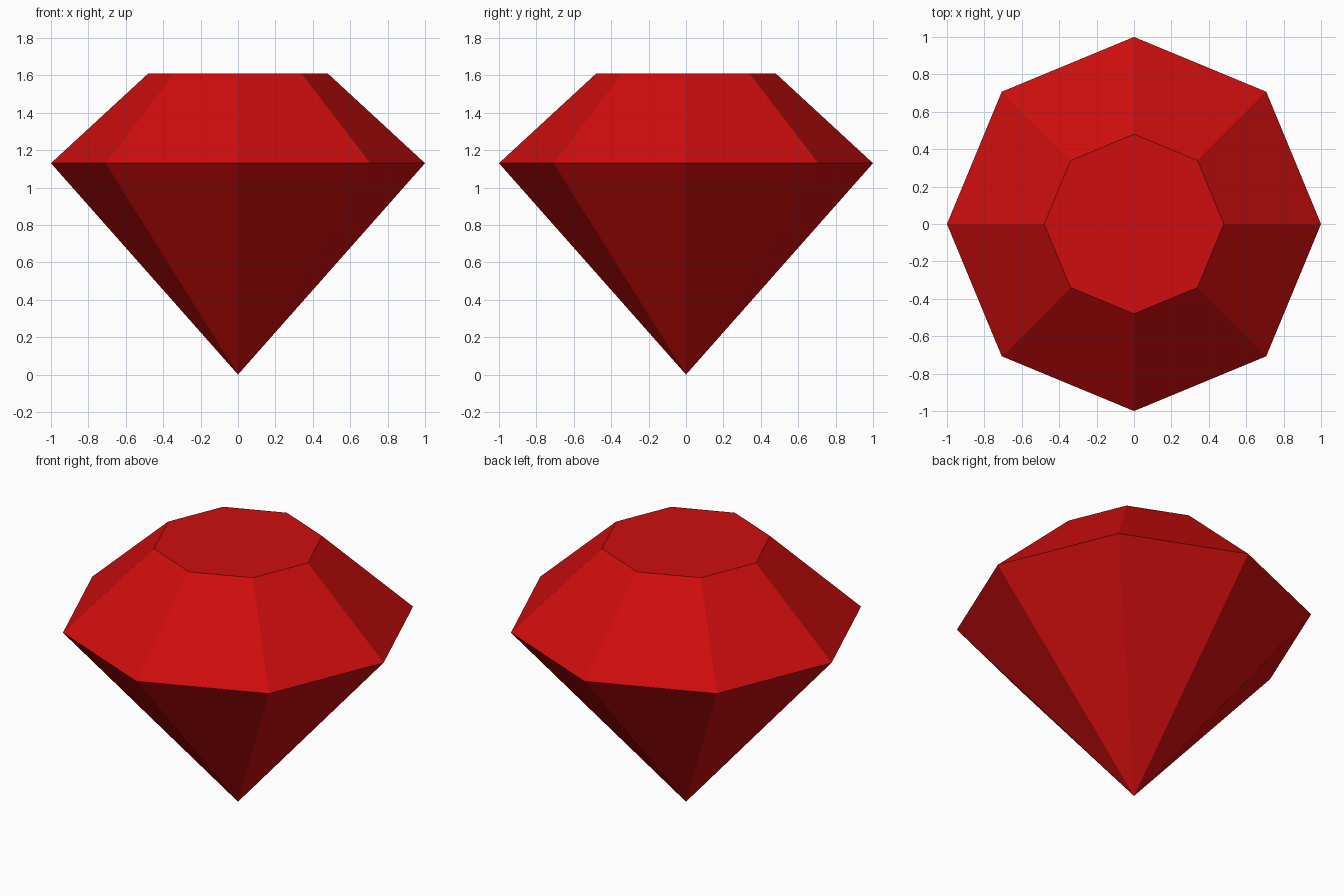
import bpy
import bmesh
import math

if "Cube" in bpy.data.objects:
    bpy.data.objects.remove(bpy.data.objects["Cube"])

SIDES = 8

red = bpy.data.materials.new("ruby red")
red.diffuse_color = (0.62, 0.004, 0.004, 1.0)
red.use_nodes = True
red.node_tree.nodes["Principled BSDF"].inputs["Base Color"].default_value = red.diffuse_color

bm = bmesh.new()


def ring(radius, z):
    """Octagon of vertices with corners on the x and y axes."""
    return [bm.verts.new((radius * math.cos(math.tau * i / SIDES),
                          radius * math.sin(math.tau * i / SIDES), z))
            for i in range(SIDES)]


tip = bm.verts.new((0, 0, 0))
girdle = ring(1.0, 1.13)
table = ring(0.48, 1.61)

# pavilion (lower point) and crown (upper bevel) facets
for i in range(SIDES):
    j = (i + 1) % SIDES
    bm.faces.new((tip, girdle[j], girdle[i]))
    bm.faces.new((girdle[i], girdle[j], table[j], table[i]))

# flat table on top
bm.faces.new(table)
bmesh.ops.recalc_face_normals(bm, faces=bm.faces)

mesh = bpy.data.meshes.new("gem")
bm.to_mesh(mesh)
bm.free()
mesh.materials.append(red)
gem = bpy.data.objects.new("gem", mesh)
bpy.context.collection.objects.link(gem)
